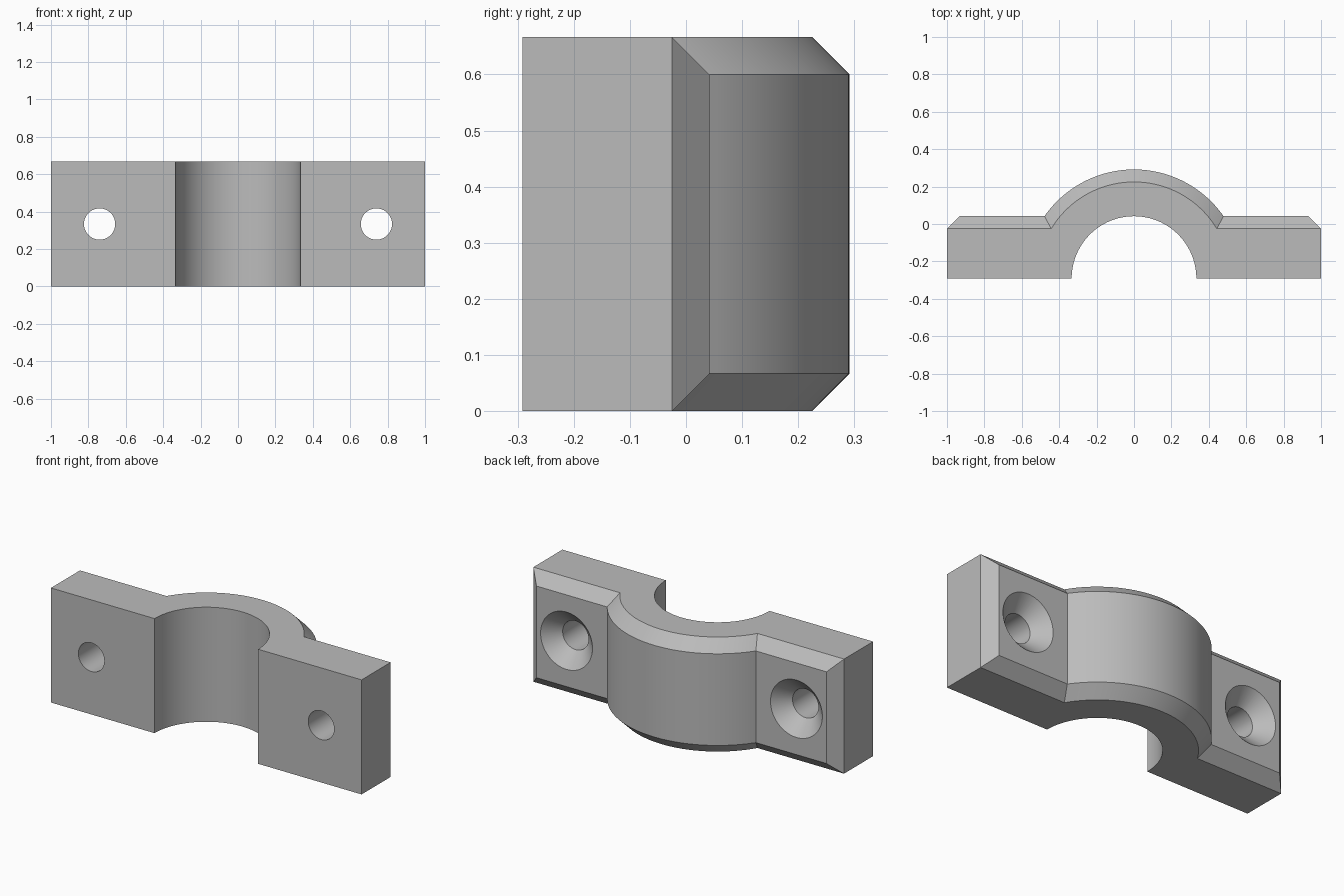
import bpy, bmesh
from math import asin, cos, sin, pi, radians

if "Cube" in bpy.data.objects:
    bpy.data.objects.remove(bpy.data.objects["Cube"])

HEIGHT = 2 / 3
FRONT = -0.2917          # mating face, also the bore axis
THICK = 1 / 3            # flange thickness
BORE, OUTER = 1 / 3, 0.5833
CHAMFER = 1 / 15
HOLE_X, HOLE_R, SINK_R = 0.74, 0.0835, 0.167
STEPS = 64

grey = bpy.data.materials.new("light grey")
grey.diffuse_color = (0.5, 0.5, 0.5, 1)
grey.use_nodes = True
grey.node_tree.nodes["Principled BSDF"].inputs["Base Color"].default_value = (0.5, 0.5, 0.5, 1)


def make_object(name, bm):
    bmesh.ops.recalc_face_normals(bm, faces=bm.faces)
    mesh = bpy.data.meshes.new(name)
    bm.to_mesh(mesh)
    bm.free()
    mesh.materials.append(grey)
    obj = bpy.data.objects.new(name, mesh)
    bpy.context.collection.objects.link(obj)
    return obj


def arc(radius, start, end):
    angles = [start + (end - start) * i / STEPS for i in range(STEPS + 1)]
    return [(radius * cos(a), FRONT + radius * sin(a)) for a in angles]


def outline(inset):
    """Clamp outline in plan, with its back edge pulled in by the inset."""
    back = FRONT + THICK - inset
    tip = 1 - CHAMFER + inset
    radius = OUTER - inset
    a = asin((THICK - inset) / radius)
    side = FRONT + THICK - CHAMFER
    return ([(1, FRONT), (1, side), (tip, back)] + arc(radius, a, pi - a)
            + [(-tip, back), (-1, side), (-1, FRONT)] + arc(BORE, pi, 0))


def loft(name, rings):
    bm = bmesh.new()
    loops = [[bm.verts.new(p) for p in ring] for ring in rings]
    n = len(loops[0])
    for low, high in zip(loops, loops[1:]):
        for i in range(n):
            j = (i + 1) % n
            bm.faces.new((low[i], low[j], high[j], high[i]))
    bm.faces.new(loops[0][::-1])
    bm.faces.new(loops[-1])
    bmesh.ops.remove_doubles(bm, verts=bm.verts, dist=1e-5)
    bmesh.ops.dissolve_limit(bm, angle_limit=radians(0.1), verts=bm.verts, edges=bm.edges)
    return make_object(name, bm)


# Clamp body: flanges and half ring with chamfered back edges
levels = [(0, CHAMFER), (CHAMFER, 0), (HEIGHT - CHAMFER, 0), (HEIGHT, CHAMFER)]
clamp = loft("clamp_body", [[(x, y, z) for x, y in outline(c)] for z, c in levels])

# Countersunk screw holes
sections = [(FRONT - 0.1, HOLE_R), (FRONT + THICK - SINK_R + HOLE_R, HOLE_R),
            (FRONT + THICK + 0.05, SINK_R + 0.05)]
for side, x in (("left", HOLE_X), ("right", -HOLE_X)):
    rings = [[(x + r * cos(2 * pi * i / STEPS), y, HEIGHT / 2 + r * sin(2 * pi * i / STEPS))
              for i in range(STEPS)] for y, r in sections]
    cutter = loft(side + "_screw_hole_cutter", rings)
    cutter.hide_render = True
    cutter.hide_set(True)
    cut = clamp.modifiers.new(side + " screw hole", 'BOOLEAN')
    cut.operation = 'DIFFERENCE'
    cut.solver = 'EXACT'
    cut.object = cutter

# Apply the cuts, drop the cutters and smooth the curved faces
bpy.ops.object.select_all(action='DESELECT')
bpy.context.view_layer.objects.active = clamp
clamp.select_set(True)
for mod in list(clamp.modifiers):
    cutter = mod.object
    bpy.ops.object.modifier_apply(modifier=mod.name)
    bpy.data.objects.remove(cutter)
bpy.ops.object.shade_smooth_by_angle(angle=radians(30))
